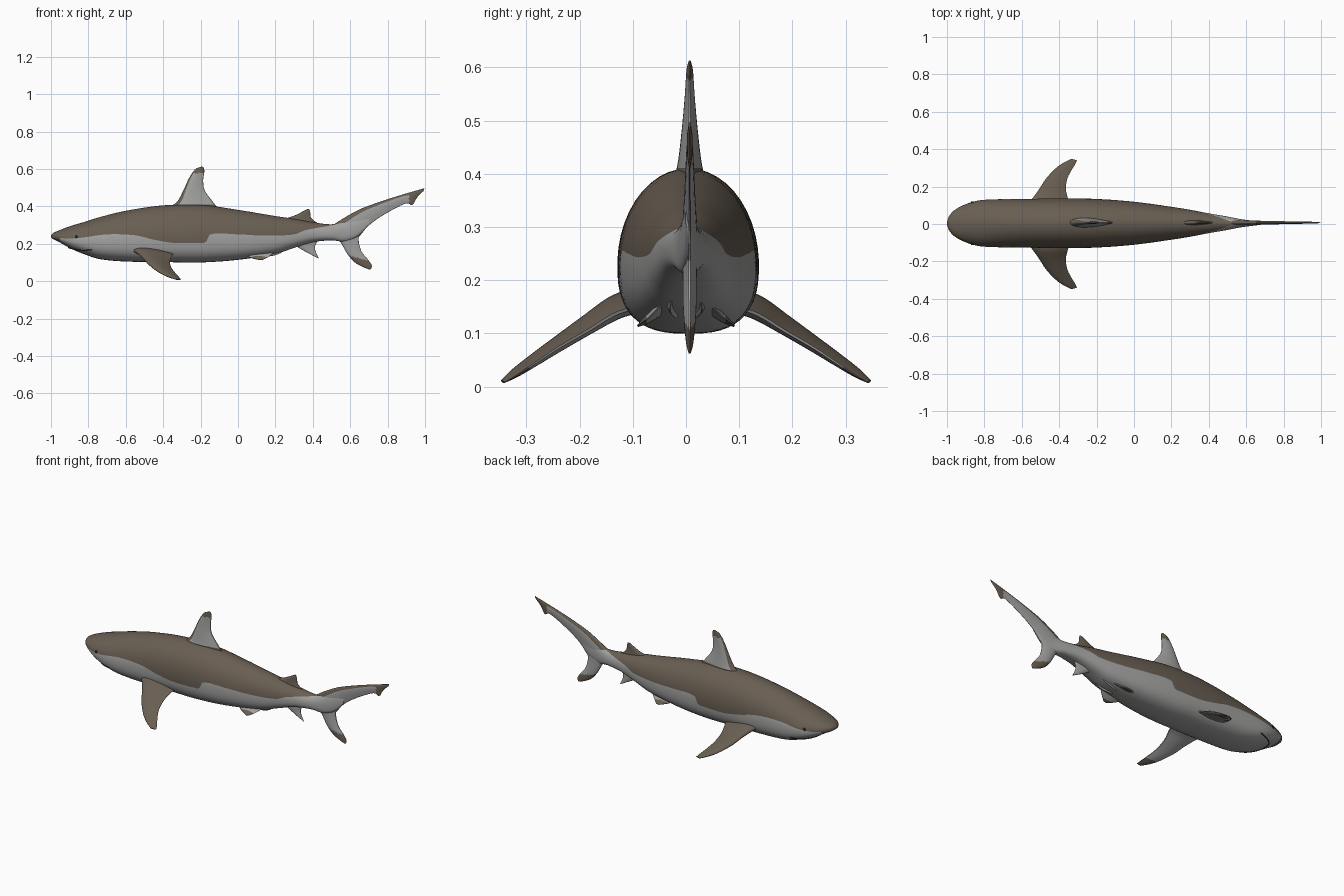
import bpy, bmesh, math
from mathutils import Vector

if "Cube" in bpy.data.objects:
    bpy.data.objects.remove(bpy.data.objects["Cube"])


def material(name, rgb):
    m = bpy.data.materials.new(name)
    m.diffuse_color = (*rgb, 1)
    m.use_nodes = True
    m.node_tree.nodes["Principled BSDF"].inputs["Base Color"].default_value = m.diffuse_color
    return m


BROWN = material("brown back", (0.14, 0.112, 0.085))
GREY = material("pale grey belly", (0.36, 0.36, 0.355))
DARK = material("dark line", (0.02, 0.018, 0.016))


def interp(keys, x):
    """Smooth curve through rows of (x, value, value, ...)."""
    i = max(0, min(len(keys) - 2, sum(k[0] <= x for k in keys) - 1))
    a, b = keys[i], keys[i + 1]
    p, q = keys[max(i - 1, 0)], keys[min(i + 2, len(keys) - 1)]
    h = b[0] - a[0]
    t = (x - a[0]) / h
    out = []
    for c in range(1, len(a)):
        m0 = (b[c] - p[c]) / (b[0] - p[0]) * h
        m1 = (q[c] - a[c]) / (q[0] - a[0]) * h
        out.append((2*t**3 - 3*t*t + 1) * a[c] + (t**3 - 2*t*t + t) * m0
                   + (3*t*t - 2*t**3) * b[c] + (t**3 - t*t) * m1)
    return out


def skin(name, rings, rule):
    """Join rings of points; rule(row, column, centre) picks the material index."""
    bm = bmesh.new()
    rows = [[bm.verts.new(p) for p in r] for r in rings]
    n = len(rows[0])
    for i in range(len(rows) - 1):
        for j in range(n):
            k = (j + 1) % n
            f = bm.faces.new((rows[i][j], rows[i][k], rows[i+1][k], rows[i+1][j]))
            f.material_index = rule(i, j, f.calc_center_median())
    for i, r in ((0, rows[0]), (len(rows) - 2, rows[-1])):
        f = bm.faces.new(r)
        f.material_index = rule(i, 0, f.calc_center_median())
    bmesh.ops.recalc_face_normals(bm, faces=bm.faces)
    me = bpy.data.meshes.new(name)
    bm.to_mesh(me)
    bm.free()
    ob = bpy.data.objects.new(name, me)
    bpy.context.collection.objects.link(ob)
    for m in (BROWN, GREY, DARK):
        me.materials.append(m)
    bpy.ops.object.select_all(action='DESELECT')
    ob.select_set(True)
    bpy.context.view_layer.objects.active = ob
    bpy.ops.object.shade_smooth_by_angle(angle=math.radians(50))
    return ob


# Body: x, top, bottom, half width
BODY = [(-1, .244, .236, .006), (-.99, .256, .226, .036), (-.96, .27, .211, .07),
        (-.9, .293, .177, .102), (-.83, .314, .147, .122), (-.74, .342, .118, .128),
        (-.6, .376, .105, .130), (-.4, .405, .102, .133), (-.2, .408, .1, .130),
        (0, .381, .114, .115), (.2, .348, .145, .088), (.3, .333, .178, .072),
        (.4, .315, .208, .053), (.5, .304, .218, .036), (.57, .318, .212, .022),
        (.64, .335, .24, .013), (.7, .34, .30, .005)]
# Height of the colour border along the body
BORDER = [(-1, .24), (-.93, .229), (-.84, .232), (-.7, .25), (-.55, .245), (-.45, .222),
          (-.35, .205), (-.2, .205), (-.17, .21), (-.15, .25), (0, .25), (.15, .243),
          (.3, .25), (.36, .272), (.48, .295), (.56, .312), (.7, .338)]
MID_Y = .004


def section(x):
    top, bot, w = interp(BODY, x)
    return top, bot, w, bot + .42 * (top - bot)


def power(th):
    return 2.0 if th > 0 else 2.7


def body_point(x, th, grow=0.0):
    top, bot, w, mid = section(x)
    e = 2 / power(th)
    c, s = max(0, math.cos(th)), math.sin(th)
    h = (top - mid) if s > 0 else (mid - bot)
    return Vector((x, (w + grow) * c**e, mid + math.copysign((h + grow) * abs(s)**e, s)))


def angle_at(x, z):
    top, bot, w, mid = section(x)
    h = (top - mid) if z > mid else (mid - bot)
    d = min(.98, abs(z - mid) / h)
    return math.copysign(math.asin(d ** (power(z - mid) / 2)), z - mid)


H = 12
xs = [-1 + .06 * (i / 10)**2 for i in range(10)] + [-.94 + 1.64 * i / 100 for i in range(101)]
rings = []
for x in xs:
    tb = angle_at(x, interp(BORDER, x)[0])
    ths = [-math.pi/2 + (tb + math.pi/2) * j / H for j in range(H)]
    ths += [tb + (math.pi/2 - tb) * j / H for j in range(H + 1)]
    half = [body_point(x, t) for t in ths]
    ring = half + [Vector((p.x, -p.y, p.z)) for p in half[-2:0:-1]]
    rings.append([p + Vector((0, MID_Y, 0)) for p in ring])


def body_rule(i, j, c):
    below = j < H or j >= 3 * H
    return 1 if below and c.x > -.955 else 0


skin("body", rings, body_rule)


# Fins: keys are (step, leading xyz, trailing xyz, half thickness)
def fin(name, keys, normal, rule, side=1, span=28, chord=14):
    keys = [(i, *k) for i, k in enumerate(keys)]
    nrm = Vector(normal).normalized()
    us = [(1 - math.cos(math.pi * k / chord)) / 2 for k in range(chord + 1)]
    loop = [(u, 1) for u in us] + [(u, -1) for u in us[-2:0:-1]]
    out = []
    for i in range(span + 1):
        v = interp(keys, (len(keys) - 1) * i / span)
        a, b, t = Vector(v[:3]), Vector(v[3:6]), v[6]
        ring = []
        for u, s in loop:
            p = a.lerp(b, u) + nrm * (s * t * (2.6 * math.sqrt(u) * (1 - u) + .12 * u))
            ring.append(Vector((p.x, p.y * side, p.z)))
        out.append(ring)

    def pick(i, j, c):
        upper = j < chord
        u = us[j] if upper else us[2 * chord - j - 1]
        return rule(c, u, upper)
    return skin(name, out, pick)


def upright(name, rows, rule):
    """Fin in the centre plane; rows are (lead x, z, trail x, z, half thickness)."""
    y = MID_Y + .003
    fin(name, [(a, y, b, c, y, d, t) for a, b, c, d, t in rows], (0, 1, 0), rule)


upright("dorsal_fin", [(-.38, .38, -.10, .38, .03), (-.325, .425, -.135, .425, .021),
                       (-.29, .49, -.178, .485, .014), (-.262, .55, -.186, .54, .009),
                       (-.23, .597, -.18, .585, .006), (-.195, .613, -.184, .609, .002)],
        lambda c, u, up: 0 if c.z > .577 or c.z < .412 or u < .05 else 1)
upright("second_dorsal_fin", [(.22, .325, .45, .295, .014), (.30, .35, .395, .333, .009),
                              (.345, .372, .387, .365, .005), (.372, .386, .382, .384, .002)],
        lambda c, u, up: 0)
upright("anal_fin", [(.27, .215, .43, .225, .014), (.325, .178, .412, .185, .009),
                     (.375, .15, .418, .152, .005), (.428, .122, .432, .123, .002)],
        lambda c, u, up: 1)
upright("tail_upper_lobe", [(.50, .295, .60, .20, .016), (.575, .343, .645, .235, .013),
                            (.66, .388, .70, .298, .010), (.77, .428, .785, .358, .008),
                            (.87, .460, .895, .415, .006), (.91, .472, .932, .407, .005),
                            (.945, .482, .958, .448, .005), (.998, .497, .992, .482, .002)],
        lambda c, u, up: 0 if u < .12 or c.x > .915 else 1)
upright("tail_lower_lobe", [(.50, .25, .66, .29, .016), (.545, .212, .645, .225, .013),
                            (.585, .145, .66, .16, .012), (.625, .1, .695, .115, .009),
                            (.67, .075, .715, .085, .006), (.703, .062, .712, .065, .002)],
        lambda c, u, up: 0 if c.z < .117 - .25 * (c.x - .67) else 1)

for side, label in ((1, "left"), (-1, "right")):
    # Pectoral fins, brown above and pale below
    fin("pectoral_fin_" + label,
        [(-.58, .09, .17, -.34, .09, .15, .024), (-.545, .134, .155, -.353, .134, .136, .021),
         (-.508, .185, .123, -.364, .185, .105, .017), (-.476, .235, .088, -.357, .24, .073, .014),
         (-.43, .287, .053, -.335, .285, .043, .011), (-.385, .322, .029, -.315, .318, .021, .008),
         (-.337, .347, .01, -.305, .34, .008, .003)],
        (0, .53, .85), lambda c, u, up: 0 if up or abs(c.y) > .295 or u < .04 else 1, side)
    # Pelvic fins with a small dark tip
    fin("pelvic_fin_" + label,
        [(.01, .035, .15, .22, .03, .175, .014), (.04, .055, .137, .19, .05, .15, .010),
         (.075, .075, .124, .16, .072, .128, .007), (.115, .091, .113, .135, .09, .115, .002)],
        (0, .5, .85), lambda c, u, up: 0 if abs(c.y) > .074 else 1, side)
    # Trailing belly flap behind the pelvic fins
    fin("belly_flap_" + label,
        [(.13, .02, .14, .14, .02, .128, .006), (.20, .03, .158, .21, .03, .142, .006),
         (.265, .025, .178, .268, .025, .174, .002)],
        (0, 1, .2), lambda c, u, up: 1, side)
    # Eyes
    p = body_point(-.865, angle_at(-.865, .236))
    bpy.ops.mesh.primitive_uv_sphere_add(
        segments=16, ring_count=8, radius=.008,
        location=(p.x, side * (p.y - .003) + MID_Y, p.z))
    eye = bpy.context.object
    eye.name = "eye_" + label
    eye.data.materials.append(DARK)
    bpy.ops.object.shade_smooth()

# Mouth line: thin tube curving under the snout
path = []
for i in range(41):
    s = -1 + i / 20
    x = -.905 + .125 * abs(s)**2.2
    p = body_point(x, -math.pi/2 + 1.12 * abs(s)**1.2)
    path.append(Vector((x, math.copysign(p.y, s) + MID_Y, p.z)))
tube = []
for i, p in enumerate(path):
    d = (path[min(i + 1, 40)] - path[max(i - 1, 0)]).normalized()
    a = d.cross(Vector((0, 0, 1))).normalized()
    b = d.cross(a)
    tube.append([p + .0035 * (a * math.cos(k * math.pi/3) + b * math.sin(k * math.pi/3))
                 for k in range(6)])
skin("mouth", tube, lambda i, j, c: 2)
